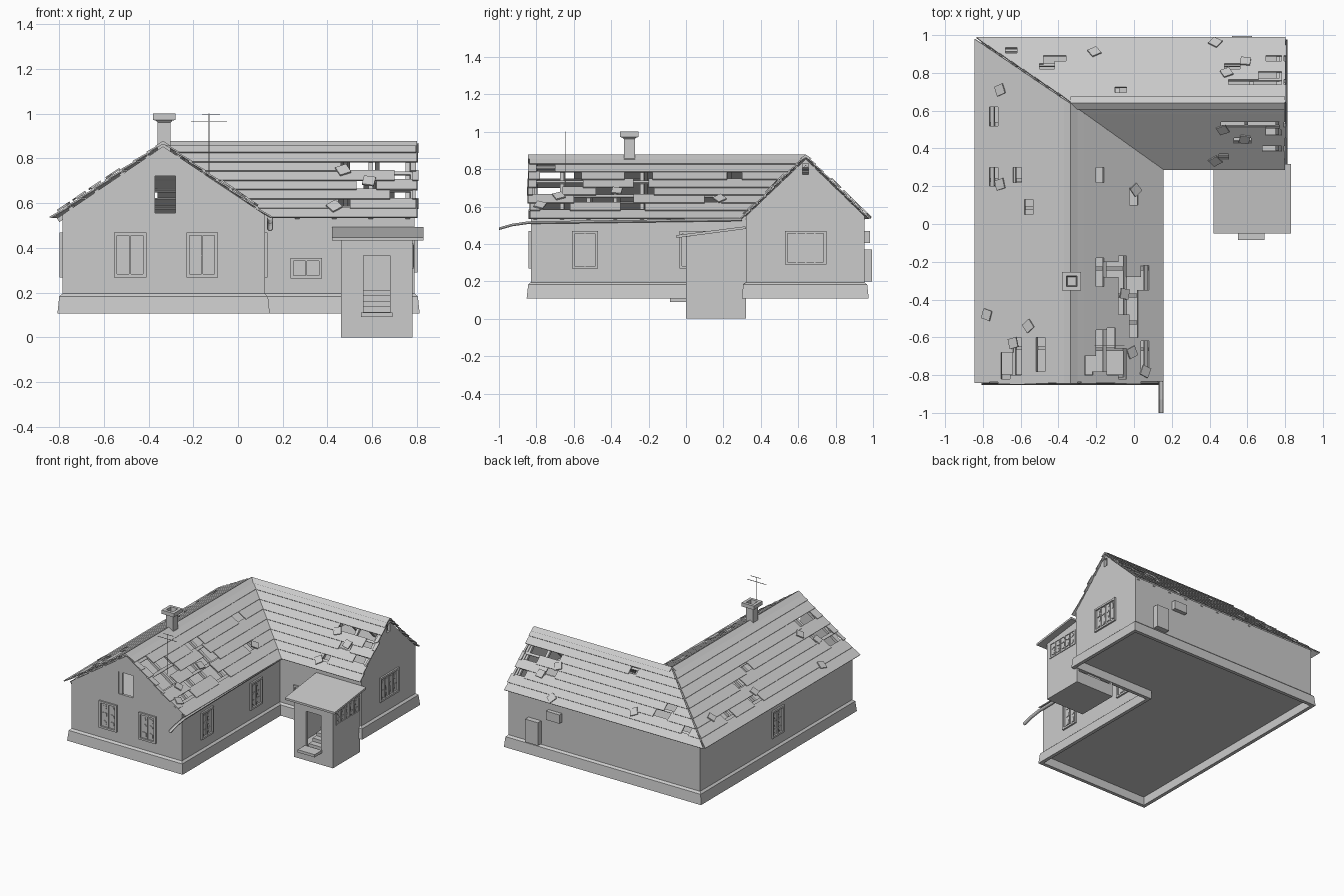
import bpy, bmesh, math, random
from mathutils import Vector

random.seed(4)
if "Cube" in bpy.data.objects:
    bpy.data.objects.remove(bpy.data.objects["Cube"])

grey = bpy.data.materials.new("plain grey")
grey.use_nodes = True
grey.diffuse_color = (0.6, 0.6, 0.6, 1)
grey.node_tree.nodes["Principled BSDF"].inputs["Base Color"].default_value = (0.6, 0.6, 0.6, 1)


def finish(name, bm):
    bmesh.ops.recalc_face_normals(bm, faces=bm.faces[:])
    me = bpy.data.meshes.new(name)
    bm.to_mesh(me)
    bm.free()
    me.materials.append(grey)
    ob = bpy.data.objects.new(name, me)
    bpy.context.collection.objects.link(ob)
    return ob


def loft(bm, loops, closed=False):
    """Skin a chain of loops; cap the ends, or join last to first."""
    rings = [[bm.verts.new(p) for p in lp] for lp in loops]
    n = len(rings[0])
    pairs = list(zip(rings, rings[1:]))
    if closed:
        pairs.append((rings[-1], rings[0]))
    else:
        bm.faces.new(rings[0])
        bm.faces.new(rings[-1])
    for a, b in pairs:
        for i in range(n):
            j = (i + 1) % n
            bm.faces.new((a[i], a[j], b[j], b[i]))


def rect(x0, x1, y0, y1, z):
    return [(x0, y0, z), (x1, y0, z), (x1, y1, z), (x0, y1, z)]


def box(bm, x0, x1, y0, y1, z0, z1):
    loft(bm, [rect(x0, x1, y0, y1, z0), rect(x0, x1, y0, y1, z1)])


def slab(bm, wall, pts, d0, d1):
    """Extrude a (u, z) polygon between two depths of a wall mapping."""
    loft(bm, [[wall(u, z, d) for u, z in pts] for d in (d0, d1)])


def bar(bm, wall, u0, u1, z0, z1, d0, d1):
    slab(bm, wall, [(u0, z0), (u1, z0), (u1, z1), (u0, z1)], d0, d1)


# Wall mappings: along the wall, height, outward depth
front = lambda u, z, d: (u, -0.83 - d, z)
inner_side = lambda u, z, d: (0.12 + d, u, z)
left_side = lambda u, z, d: (-0.785 - d, u, z)
wing_end = lambda u, z, d: (0.79 + d, u, z)
wing_front = lambda u, z, d: (u, 0.32 - d, z)
porch_side = lambda u, z, d: (0.78 + d, u, z)
porch_front = lambda u, z, d: (u, -d, z)


def outline(o, z):
    """L-shaped plan, grown by o."""
    x0, x1, x2 = -0.785 - o, 0.12 + o, 0.79 + o
    y0, y1, y2 = -0.83 - o, 0.32 - o, 0.955 + o
    return [(x0, y0, z), (x1, y0, z), (x1, y1, z), (x2, y1, z), (x2, y2, z), (x0, y2, z)]


# House walls and flared plinth skirt
bm = bmesh.new()
loft(bm, [outline(0, 0.17), outline(0, 0.548)])
finish("house_walls", bm)
bm = bmesh.new()
loft(bm, [outline(0.022, 0.107), outline(0.014, 0.182), outline(0, 0.195),
          outline(-0.004, 0.17), outline(-0.004, 0.107)], closed=True)
finish("plinth", bm)


def gable(name, wall, a, b, c, h0, h1, z0, z1):
    """Triangle wall from a to b with its peak at c and an opening."""
    base, peak = 0.548, 0.853
    za = base + (peak - base) * (h0 - a) / (c - a)
    zb = base + (peak - base) * (b - h1) / (b - c)
    bm = bmesh.new()
    for pts in ([(a, base), (h0, base), (h0, za)], [(h1, base), (b, base), (h1, zb)],
                [(h0, z1), (h1, z1), (h1, zb), (c, peak), (h0, za)],
                [(h0, base), (h1, base), (h1, z0), (h0, z0)]):
        slab(bm, wall, pts, -0.02, 0)
    return finish(name, bm)


gable("front_gable", front, -0.785, 0.12, -0.335, -0.40, -0.28, 0.556, 0.72)
gable("wing_gable", wing_end, 0.32, 0.955, 0.64, 0.622, 0.655, 0.77, 0.83)
bm = bmesh.new()
bar(bm, front, -0.40, -0.37, 0.556, 0.72, -0.015, -0.005)
finish("attic_shutter", bm)


# Windows: frame, glazing bars and broken panes
def window(name, wall, u0, u1, z0, z1, cols=2, rows=3, t=0.014, proud=0.012):
    bm = bmesh.new()
    for s, e in ((u0, u0 + t), (u1 - t, u1)):
        bar(bm, wall, s, e, z0, z1, -0.005, proud)
    for s, e in ((z0, z0 + t), (z1 - t, z1)):
        bar(bm, wall, u0 + t, u1 - t, s, e, -0.005, proud)
    w, h = (u1 - u0 - 2 * t) / cols, (z1 - z0 - 2 * t) / rows
    for i in range(1, cols):
        u = u0 + t + i * w
        bar(bm, wall, u - 0.004, u + 0.004, z0 + t, z1 - t, -0.002, 0.007)
    for i in range(cols):
        for j in range(rows):
            cu, cz = u0 + t + (i + 0.5) * w, z0 + t + (j + 0.5) * h
            pts = []
            for k in range(6):
                ang, r = k * math.pi / 3 + random.uniform(-0.3, 0.3), random.uniform(0.24, 0.44)
                pts.append((cu + w * r * math.cos(ang), cz + h * r * math.sin(ang)))
            slab(bm, wall, pts, -0.002, 0.004)
    finish(name, bm)


window("front_window_right", front, -0.555, -0.41, 0.268, 0.468)
window("front_window_left", front, -0.23, -0.09, 0.268, 0.468)
window("inner_window_front", inner_side, -0.61, -0.47, 0.268, 0.468)
window("inner_window_back", inner_side, -0.035, 0.105, 0.268, 0.468)
window("left_side_window", left_side, -0.02, 0.12, 0.268, 0.468)
window("wing_end_window", wing_end, 0.53, 0.75, 0.29, 0.47, cols=4, rows=2)
window("wing_front_window", wing_front, 0.235, 0.375, 0.262, 0.355, cols=2, rows=1)
window("porch_window", porch_side, 0.035, 0.305, 0.305, 0.42, cols=5, rows=2, t=0.008, proud=0.005)

# Porch: base, walls with a doorway, inner stairs, sloping roof
bm = bmesh.new()
box(bm, 0.46, 0.78, 0, 0.32, 0, 0.09)
for x in (0.46, 0.76):
    pts = [(0, 0.09), (0.32, 0.09), (0.32, 0.483), (0, 0.438)]
    loft(bm, [[(x + s, y, z) for y, z in pts] for s in (0, 0.02)])
bar(bm, porch_front, 0.48, 0.56, 0.09, 0.44, -0.02, 0)
bar(bm, porch_front, 0.68, 0.76, 0.09, 0.44, -0.02, 0)
bar(bm, porch_front, 0.56, 0.68, 0.365, 0.44, -0.02, 0)
finish("porch_walls", bm)
bm = bmesh.new()
for i in range(5):
    box(bm, 0.56, 0.68, 0.03 + i * 0.045, 0.31, 0.09 + i * 0.024, 0.114 + i * 0.024)
finish("porch_stairs", bm)
bm = bmesh.new()
box(bm, 0.55, 0.69, -0.086, 0, 0.09, 0.11)
finish("door_step", bm)
bm = bmesh.new()
pts = [(-0.05, 0.432), (0.318, 0.48), (0.318, 0.494), (-0.05, 0.447)]
loft(bm, [[(x, y, z) for y, z in pts] for x in (0.42, 0.83)])
finish("porch_roof", bm)

# Roof slopes: lapped planks with gaps, rafters, laths and loose tiles
EAVE_Z, RIDGE_Z, ROWS = 0.53, 0.862, 8


def slope(name, along_y, eave, ridge, outer, m0, m1, gaps, tiles):
    run, rise = ridge - eave, RIDGE_Z - EAVE_Z
    length = math.hypot(run, rise)
    n_side, n_up = -rise * math.copysign(1, run) / length, abs(run) / length

    def pt(u, v, h):
        c, z = eave + run * v + n_side * h, EAVE_Z + rise * v + n_up * h
        return (c, u, z) if along_y else (u, c, z)

    def mitre(v):
        return m0 + (m1 - m0) * v

    def plank(bm, ends0, ends1, v0, v1, h0, h1, t):
        c = [(ends0[0], v0, h0), (ends0[1], v0, h0), (ends1[1], v1, h1), (ends1[0], v1, h1)]
        loft(bm, [[pt(u, v, h + s) for u, v, h in c] for s in (0, t)])

    bm = bmesh.new()
    for row in range(ROWS):
        v0, v1 = row / ROWS - 0.01, min((row + 1) / ROWS + 0.015, 1)
        o = outer + random.uniform(-0.008, 0.008)
        cuts = sorted((g[1], g[2]) for g in gaps if g[0] == row)
        marks = [None] + [k for c in cuts for k in c] + [None]
        for a, b in zip(marks[::2], marks[1::2]):
            ends = []
            for v in (v0, v1):
                low, high = sorted((o, mitre(v)))
                ends.append((low if a is None else a, high if b is None else b))
            plank(bm, ends[0], ends[1], v0, v1, 0.008, 0.001, 0.007)
    finish(name + "_planks", bm)

    bm = bmesh.new()
    stop = min(m0, m1) if outer < min(m0, m1) else max(m0, m1)
    count = max(3, round(abs(stop - outer) / 0.15))
    for i in range(count):
        u = outer + (stop - outer) * (i + 0.25) / count
        plank(bm, (u - 0.01, u + 0.01), (u - 0.01, u + 0.01), 0.03, 0.99, -0.03, -0.03, 0.02)
    for i in range(4):
        v = 0.16 + i * 0.23
        ends = tuple(sorted((outer - math.copysign(0.01, outer), mitre(v))))
        plank(bm, ends, ends, v - 0.018, v + 0.018, -0.01, -0.01, 0.008)
    finish(name + "_rafters", bm)

    bm = bmesh.new()
    for x, y in tiles:
        u, c = (y, x) if along_y else (x, y)
        v, a = (c - eave) / run, random.uniform(0, math.pi)
        c4 = [(math.cos(a + k * math.pi / 2) * 0.038, math.sin(a + k * math.pi / 2) * 0.038)
              for k in range(4)]
        loft(bm, [[pt(u + p, v + q / length, h) for p, q in c4] for h in (0.014, 0.022)])
    finish(name + "_loose_tiles", bm)


slope("left_roof", True, -0.83, -0.335, -0.842, 0.975, 0.64,
      [(1, 0.52, 0.62), (1, 0.2, 0.3), (2, -0.82, -0.68), (3, 0.22, 0.3), (3, -0.8, -0.6),
       (4, 0.05, 0.13), (5, -0.78, -0.6)],
      [(-0.70, 0.71), (-0.70, 0.21), (-0.77, -0.48), (-0.63, -0.63), (-0.55, -0.54)])
slope("inner_roof", True, 0.142, -0.335, -0.842, 0.30, 0.64,
      [(1, -0.78, -0.62), (1, -0.35, -0.22), (2, -0.6, -0.28), (2, 0.1, 0.19), (3, -0.82, -0.66),
       (3, -0.48, -0.17), (4, -0.8, -0.55), (4, -0.28, -0.2), (5, -0.78, -0.56),
       (5, -0.33, -0.18), (5, 0.22, 0.3), (6, -0.8, -0.7)],
      [(-0.06, -0.37), (0.0, 0.18), (0.05, -0.78), (-0.02, -0.68)])
slope("back_roof", False, 0.975, 0.64, 0.8, -0.83, -0.335,
      [(1, -0.68, -0.62), (2, 0.7, 0.78), (2, -0.48, -0.36), (3, -0.5, -0.42), (3, 0.48, 0.56),
       (4, 0.66, 0.78), (5, 0.5, 0.78), (6, -0.1, -0.04)],
      [(-0.21, 0.9), (0.43, 0.95), (0.59, 0.85), (0.49, 0.79)])
slope("wing_roof", False, 0.30, 0.64, 0.8, 0.142, -0.335,
      [(1, 0.45, 0.5), (2, 0.68, 0.78), (3, 0.53, 0.62), (4, 0.7, 0.78), (5, 0.46, 0.77)],
      [(0.585, 0.46), (0.43, 0.345), (0.47, 0.51)])

# Ridge caps
bm = bmesh.new()
for wall, u0, u1, mid in ((lambda u, c, z: (c, u, z), -0.845, 0.64, -0.335),
                          (lambda u, c, z: (u, c, z), -0.335, 0.8, 0.64)):
    pts = [(-0.035, 0.855), (0, 0.878), (0.035, 0.855), (0, 0.86)]
    loft(bm, [[wall(u, mid + c, z) for c, z in pts] for u in (u0, u1)])
finish("ridge_caps", bm)

# Chimney with a stepped hollow cap
bm = bmesh.new()
cx, cy = -0.33, -0.303
sq = lambda r, z: rect(cx - r, cx + r, cy - r, cy + r, z)
loft(bm, [sq(0.029, 0.8), sq(0.029, 0.96), sq(0.036, 0.968), sq(0.05, 0.972), sq(0.05, 1.0),
          sq(0.028, 1.0), sq(0.022, 0.95)])
finish("chimney", bm)

# Thin aerial
bm = bmesh.new()
r = 0.0015
box(bm, -0.13 - r, -0.13 + r, -0.645 - r, -0.645 + r, 0.7, 1.0)
box(bm, -0.21, -0.05, -0.645 - r, -0.645 + r, 0.962, 0.965)
box(bm, -0.16, -0.08, -0.645 - r, -0.645 + r, 0.995, 0.998)
finish("aerial", bm)

# Utility boxes on the back wall
bm = bmesh.new()
box(bm, 0.52, 0.625, 0.95, 0.995, 0.2, 0.37)
box(bm, 0.35, 0.46, 0.95, 0.985, 0.405, 0.47)
finish("utility_boxes", bm)

# Bent gutter: a half-round channel swept along the eave
bm = bmesh.new()
arc = [(math.cos(a), math.sin(a)) for a in (math.pi + k * math.pi / 6 for k in range(7))]
section = [(0.014 * c, 0.014 * s) for c, s in arc] + [(0.011 * c, 0.011 * s) for c, s in arc[::-1]]
path = [(-1.0, 0.488), (-0.93, 0.508), (-0.84, 0.521), (-0.3, 0.528), (0.3, 0.536)]
loft(bm, [[(0.143 + c, y, z + s) for c, s in section] for y, z in path])
finish("gutter", bm)
